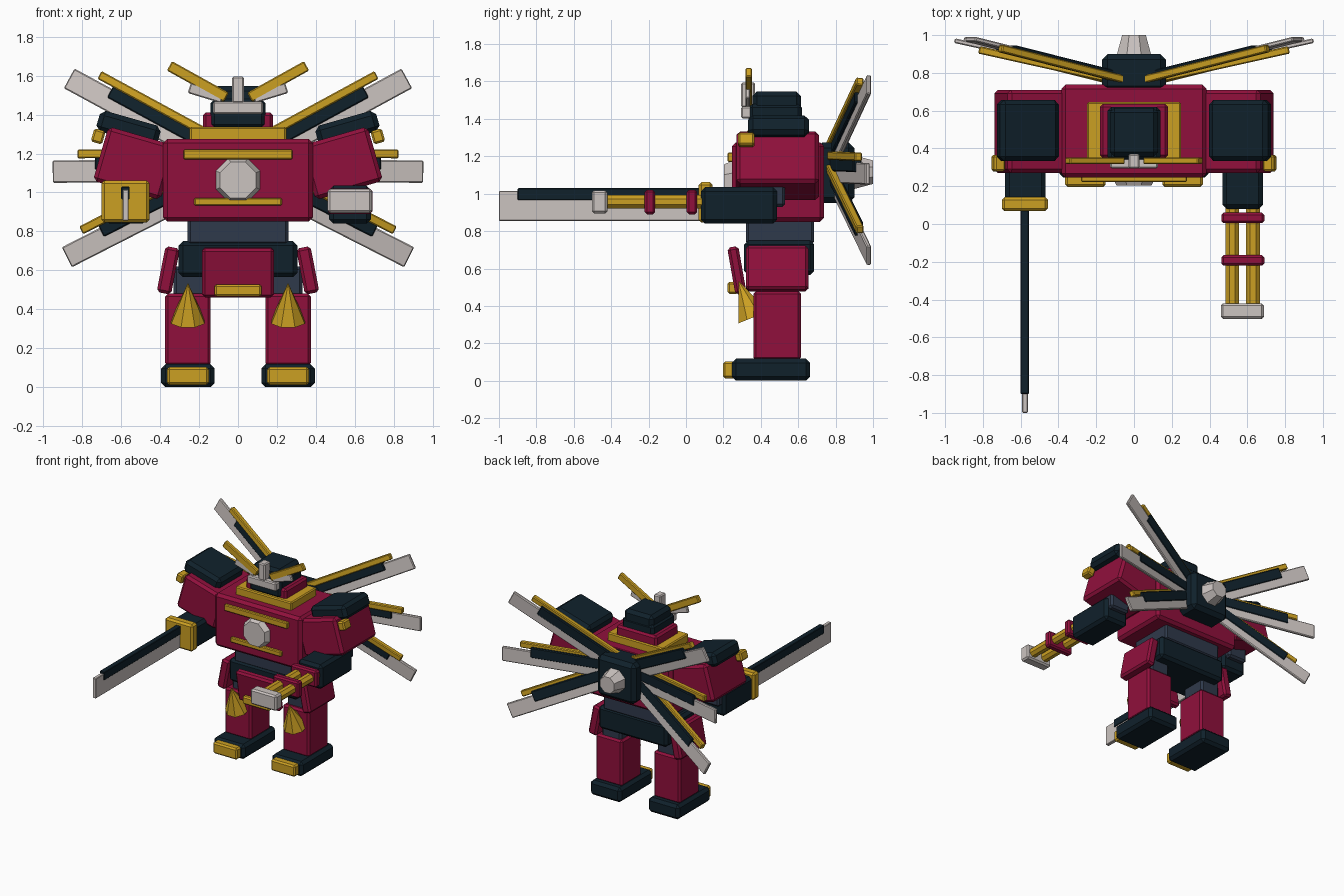
import bpy
from math import radians, sin, cos, pi
from mathutils import Matrix, Vector, Euler

if "Cube" in bpy.data.objects:
    bpy.data.objects.remove(bpy.data.objects["Cube"], do_unlink=True)


def material(name, rgb):
    m = bpy.data.materials.new(name)
    m.use_nodes = True
    color = (*rgb, 1)
    m.diffuse_color = color
    bsdf = m.node_tree.nodes["Principled BSDF"]
    bsdf.inputs["Base Color"].default_value = color
    bsdf.inputs["Roughness"].default_value = 0.6
    return m


CRIMSON = material("crimson", (0.28, 0.005, 0.045))
NAVY = material("dark navy", (0.005, 0.015, 0.024))
GOLD = material("gold", (0.60, 0.35, 0.016))
SILVER = material("silver", (0.60, 0.55, 0.53))
SLATE = material("slate", (0.028, 0.041, 0.07))
SIDES = (("left", 1), ("right", -1))


def finish(name, mat, bevel):
    ob = bpy.context.object
    ob.name = ob.data.name = name
    ob.data.materials.append(mat)
    if bevel:
        mod = ob.modifiers.new("chamfer", 'BEVEL')
        mod.width = bevel
        mod.segments = 1
    return ob


def block(name, mat, center, size, rot=(0, 0, 0), bevel=0.015):
    bpy.ops.mesh.primitive_cube_add(size=1)
    ob = finish(name, mat, bevel)
    ob.data.transform(Matrix.Diagonal((*size, 1)))
    ob.location = center
    ob.rotation_euler = [radians(a) for a in rot]
    return ob


def span(name, mat, x, y, z, bevel=0.015):
    """Upright block given by its extents on each axis."""
    return block(name, mat, [(a + b) / 2 for a, b in (x, y, z)],
                 [abs(b - a) for a, b in (x, y, z)], bevel=bevel)


def pair(name, mat, x, y, z, bevel=0.015):
    for side, s in SIDES:
        span(f"{side}_{name}", mat, (s * x[0], s * x[1]), y, z, bevel)


def bar(name, mat, p, q, width, thick, bevel=0.006):
    """Flat bar from p to q, its width standing in the upright plane."""
    p, q = Vector(p), Vector(q)
    u = (q - p).normalized()
    w = u.cross(Vector((0, 1, 0))).normalized()
    v = w.cross(u)
    ob = block(name, mat, (p + q) / 2, ((q - p).length, thick, width), bevel=bevel)
    ob.rotation_euler = Matrix((u, v, w)).transposed().to_euler()
    return ob


def cone(name, mat, center, r1, r2, depth, rot, sides=8, turn=0.0, bevel=0):
    bpy.ops.mesh.primitive_cone_add(vertices=sides, radius1=r1, radius2=r2, depth=depth)
    ob = finish(name, mat, bevel)
    ob.data.transform(Matrix.Rotation(turn, 4, 'Z'))
    ob.location = center
    ob.rotation_euler = [radians(a) for a in rot]
    return ob


# Torso and waist
span("torso", CRIMSON, (-.385, .385), (.245, .738), (.85, 1.275), .022)
span("waist", SLATE, (-.26, .26), (.32, .685), (.73, .87))
span("hips", NAVY, (-.305, .305), (.31, .685), (.565, .75), .022)
span("upper_chest_bar", GOLD, (-.28, .28), (.222, .26), (1.17, 1.22), .006)
span("lower_chest_bar", GOLD, (-.225, .225), (.222, .26), (.932, .972), .006)
cone("chest_gem", SILVER, (0, .228, 1.063), .127, .10, .05, (90, 0, 0), turn=pi / 8)

# Neck and head
span("collar", GOLD, (-.248, .248), (.32, .645), (1.26, 1.337), .008)
span("neck", CRIMSON, (-.18, .18), (.35, .635), (1.3, 1.41))
span("head", NAVY, (-.14, .14), (.335, .62), (1.33, 1.48), .02)
span("helmet", NAVY, (-.128, .128), (.355, .615), (1.42, 1.547), .025)
span("visor", SILVER, (-.128, .128), (.295, .36), (1.402, 1.467), .008)
span("crest", SILVER, (-.03, .03), (.295, .37), (1.46, 1.595), .008)
for side, s in SIDES:
    bar(f"{side}_antenna", GOLD, (s * .06, .335, 1.488), (s * .352, .335, 1.65), .055, .035)
    bar(f"{side}_small_fin", SILVER, (s * .08, .33, 1.485), (s * .25, .33, 1.537), .055, .025)

# Shoulders, tilted up on the outside
for side, s in SIDES:
    tilt = (0, -16 * s, 0)
    block(f"{side}_shoulder", CRIMSON, (s * .532, .49, 1.15), (.36, .44, .29), tilt, .02)
    block(f"{side}_shoulder_plate", NAVY, (s * .562, .495, 1.328), (.325, .325, .11), tilt, .025)
    block(f"{side}_shoulder_stud", GOLD, (s * .718, .322, 1.288), (.06, .088, .07), tilt, .01)

# Arms
pair("elbow", SLATE, (.49, .66), (.35, .53), (.93, 1.08))
pair("forearm", NAVY, (.468, .682), (.08, .487), (.84, 1.035), .022)

# Twin-barrel gun on the left arm
for i, x in enumerate((.52, .63)):
    cone(f"gun_barrel_{i + 1}", GOLD, (x, -.16, .957), .039, .039, .54, (90, 0, 0), turn=pi / 8)
for i, y in enumerate((.032, -.193)):
    span(f"gun_band_{i + 1}", CRIMSON, (.462, .69), (y - .028, y + .028), (.89, 1.02), .012)
span("gun_muzzle", SILVER, (.46, .688), (-.503, -.42), (.895, 1.018), .012)

# Sword on the right arm
span("sword_guard", GOLD, (-.70, -.455), (.068, .142), (.845, 1.062))
span("sword_blade", SILVER, (-.592, -.562), (-1, .1), (.855, 1.015), .004)
span("sword_spine", NAVY, (-.6, -.556), (-.9, .1), (.965, 1.03), .004)

# Skirt armour
block("front_skirt", CRIMSON, (0, .272, .59), (.37, .06, .255), (10, 0, 0))
span("skirt_trim", GOLD, (-.12, .12), (.222, .28), (.465, .528), .01)
for side, s in SIDES:
    block(f"{side}_side_skirt", CRIMSON, (s * .358, .487, .6), (.075, .335, .24), (0, -11 * s, 0))

# Legs and feet
pair("thigh", SLATE, (.16, .33), (.39, .6), (.43, .62))
pair("shin", CRIMSON, (.14, .375), (.36, .615), (.11, .48))
pair("foot", NAVY, (.12, .395), (.245, .663), (0, .118), .022)
pair("toe", GOLD, (.15, .365), (.197, .27), (.012, .103), .012)
for side, s in SIDES:
    cone(f"{side}_knee_spike", GOLD, (s * .257, .32, .437), .093, 0, .212, (22, 0, 0), turn=pi / 8)

# Back hub
span("back_hub", NAVY, (-.17, .17), (.70, .9), (.95, 1.275), .03)
cone("hub_cap", SILVER, (0, .945, 1.115), .1, .068, .11, (-90, 0, 0), turn=pi / 8)

# Fan of wing blades: each is a silver vane with a navy bar and a gold rail above it
LAYERS = (("vane", SILVER, 0, .115, .025, 0, 0),
          ("bar", NAVY, .048, .082, .045, -.22, -.005),
          ("rail", GOLD, .09, .045, .04, -.13, -.02))
for side, s in SIDES:
    for level, angle, reach in (("upper", 28.5, .985), ("middle", -.5, .95), ("lower", -27, .985)):
        a = radians(angle)
        for part, mat, lift, width, thick, shorter, dy in LAYERS:
            ends = []
            for r in (.1, reach + shorter):
                ends.append((s * (r * cos(a) - lift * sin(a)), .76 + .222 * r + dy,
                             1.115 + r * sin(a) + lift * cos(a)))
            bar(f"{side}_{level}_{part}", mat, *ends, width, thick)
